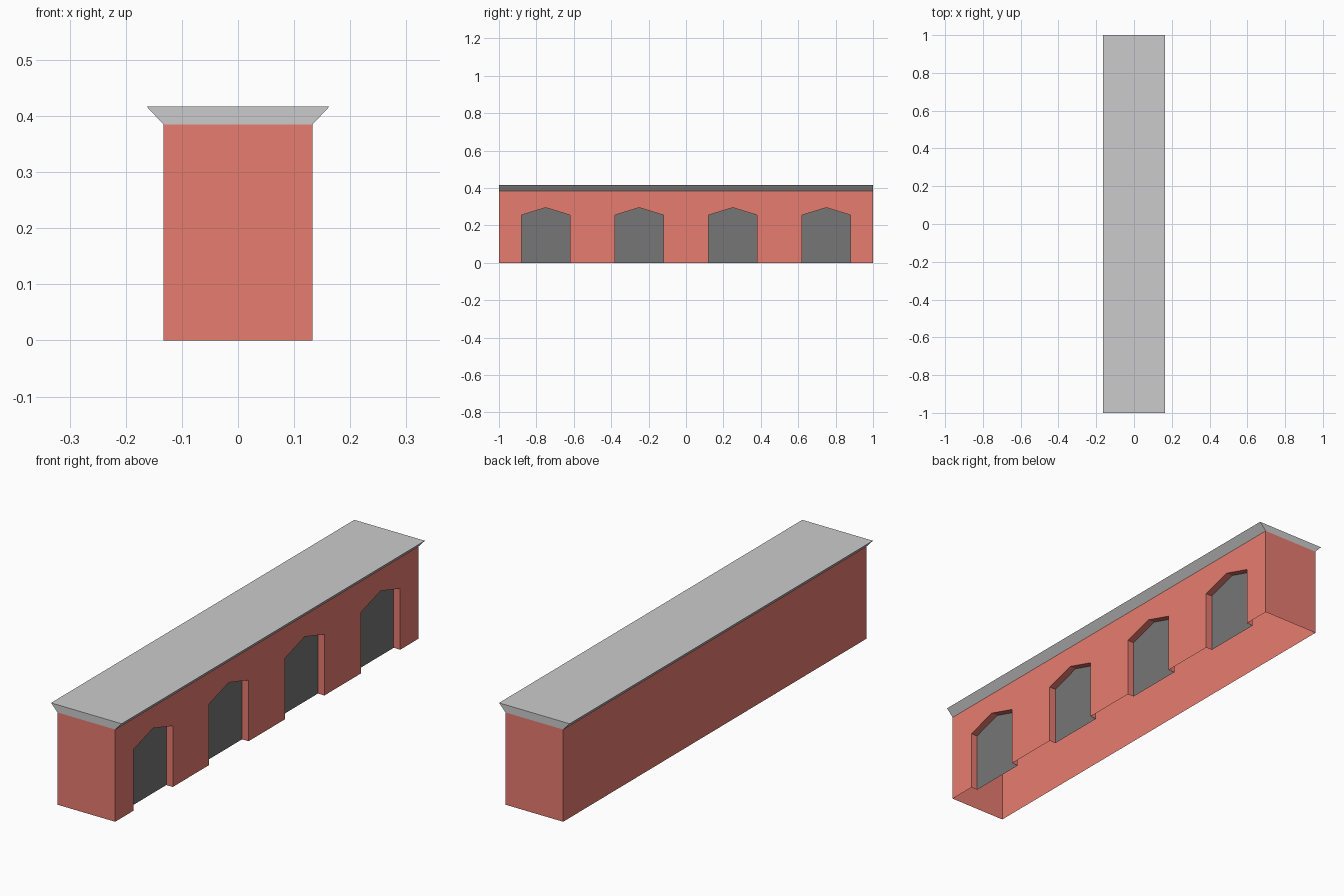
import bpy, bmesh

if "Cube" in bpy.data.objects:
    bpy.data.objects.remove(bpy.data.objects["Cube"])

W, L, H = 0.133, 1.0, 0.385            # half width, half length, wall height
ROOF_W, ROOF_H = 0.163, 0.417
DEPTH = 0.03                           # doorway recess
DOOR = [(-0.13, 0), (-0.13, 0.255), (0, 0.295), (0.13, 0.255), (0.13, 0)]
CENTRES = [-0.75, -0.25, 0.25, 0.75]


def material(name, color):
    m = bpy.data.materials.new(name)
    m.diffuse_color = color
    m.use_nodes = True
    m.node_tree.nodes["Principled BSDF"].inputs["Base Color"].default_value = m.diffuse_color
    return m


def build(name, polygons, mat=None):
    """Make one flat-shaded object from a list of polygons."""
    bm = bmesh.new()
    for poly in polygons:
        bm.faces.new([bm.verts.new(p) for p in poly])
    bmesh.ops.remove_doubles(bm, verts=bm.verts[:], dist=1e-5)
    mesh = bpy.data.meshes.new(name)
    bm.to_mesh(mesh)
    bm.free()
    obj = bpy.data.objects.new(name, mesh)
    bpy.context.collection.objects.link(obj)
    if mat:
        mesh.materials.append(mat)
    return obj


red = material("red_wall", (0.8, 0.2, 0.16, 1))
dark = material("dark_grey", (0.18, 0.18, 0.18, 1))

# Walls: shell open underneath, the right side notched by the doorways
outline = [(-L, 0)]
for c in CENTRES:
    outline += [(c + y, z) for y, z in DOOR]
outline += [(L, 0), (L, H), (-L, H)]
walls = [
    [(W, y, z) for y, z in outline],
    [(-W, L, 0), (-W, -L, 0), (-W, -L, H), (-W, L, H)],
    [(-W, -L, 0), (W, -L, 0), (W, -L, H), (-W, -L, H)],
    [(W, L, 0), (-W, L, 0), (-W, L, H), (W, L, H)],
]

# Doorway jambs and pointed heads
for c in CENTRES:
    for (y0, z0), (y1, z1) in zip(DOOR, DOOR[1:]):
        walls.append([(W, c + y1, z1), (W, c + y0, z0),
                      (W - DEPTH, c + y0, z0), (W - DEPTH, c + y1, z1)])
build("walls", walls, red)

# Recessed door panels
for i, c in enumerate(CENTRES):
    build(f"door_{i + 1}",
          [[(W - DEPTH, c + y, z) for y, z in reversed(DOOR)]], dark)

# Flared roof: top, two sloping eaves and two ends
profile = [(-W, H), (W, H), (ROOF_W, ROOF_H), (-ROOF_W, ROOF_H)]
roof = [[(x, -L, z) for x, z in profile],
        [(x, L, z) for x, z in reversed(profile)]]
for (x0, z0), (x1, z1) in zip(profile[1:], profile[2:] + profile[:1]):
    roof.append([(x0, -L, z0), (x0, L, z0), (x1, L, z1), (x1, -L, z1)])
build("roof", roof)
